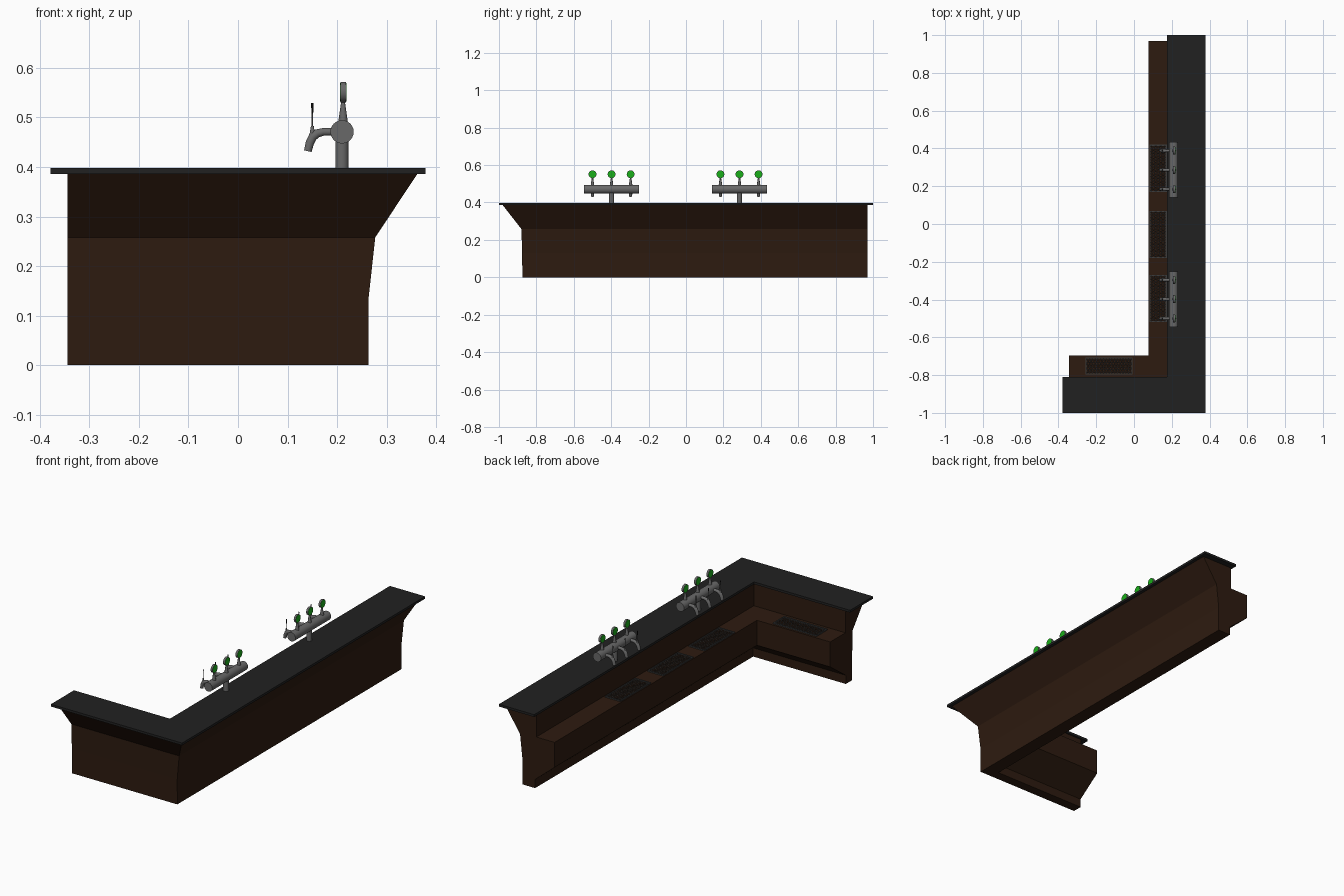
import bpy, bmesh, math
from mathutils import Vector

if "Cube" in bpy.data.objects:
    bpy.data.objects.remove(bpy.data.objects["Cube"])


def material(name, rgb):
    m = bpy.data.materials.new(name)
    m.diffuse_color = (*rgb, 1)
    m.use_nodes = True
    m.node_tree.nodes["Principled BSDF"].inputs["Base Color"].default_value = m.diffuse_color
    return m


WOOD = material("dark_wood", (0.027, 0.011, 0.005))
STONE = material("black_counter", (0.015, 0.015, 0.015))
METAL = material("steel", (0.14, 0.14, 0.14))
GRATE = material("grate_metal", (0.045, 0.045, 0.045))
GREEN = material("green_badge", (0.01, 0.42, 0.01))
BLACK = material("black_grip", (0.01, 0.01, 0.01))


def mesh_object(name, bm, mat):
    bmesh.ops.recalc_face_normals(bm, faces=bm.faces)
    me = bpy.data.meshes.new(name)
    bm.to_mesh(me)
    bm.free()
    ob = bpy.data.objects.new(name, me)
    bpy.context.collection.objects.link(ob)
    me.materials.append(mat)
    return ob


def smooth(ob):
    bpy.ops.object.select_all(action='DESELECT')
    ob.select_set(True)
    bpy.context.view_layer.objects.active = ob
    bpy.ops.object.shade_smooth_by_angle(angle=math.radians(40))


def l_sweep(name, profile, end_y, end_x, mat):
    """Sweep a closed (long-arm x, short-arm y, z) profile round the mitred corner."""
    bm = bmesh.new()
    rings = [[bm.verts.new(c) for c in ring] for ring in (
        [(x, end_y, z) for x, y, z in profile],
        [(x, y, z) for x, y, z in profile],
        [(end_x, y, z) for x, y, z in profile])]
    n = len(profile)
    for a, b in zip(rings, rings[1:]):
        for i in range(n):
            j = (i + 1) % n
            bm.faces.new((a[i], a[j], b[j], b[i]))
    bm.faces.new(rings[0])
    bm.faces.new(rings[-1][::-1])
    return mesh_object(name, bm, mat)


def rod(name, a, b, r1, r2, mat, sides=16):
    """Tapered cylinder from point a to point b."""
    a, b = Vector(a), Vector(b)
    d = b - a
    bm = bmesh.new()
    bmesh.ops.create_cone(bm, cap_ends=True, segments=sides, radius1=r1, radius2=r2, depth=d.length)
    ob = mesh_object(name, bm, mat)
    ob.rotation_mode = 'QUATERNION'
    ob.rotation_quaternion = Vector((0, 0, 1)).rotation_difference(d)
    ob.location = (a + b) / 2
    smooth(ob)
    return ob


# Bar body: flared outside, shelf and undercut toe space inside
l_sweep("bar_body", [
    (0.263, -0.875, 0), (0.263, -0.876, 0.13), (0.277, -0.88, 0.258), (0.362, -0.98, 0.386),
    (0.183, -0.82, 0.386), (0.183, -0.82, 0.268), (0.078, -0.695, 0.268), (0.078, -0.695, 0.138),
    (0.19, -0.824, 0.045), (0.19, -0.824, 0)], 0.97, -0.344, WOOD)

# Countertop slab
l_sweep("countertop", [
    (0.378, -1, 0.386), (0.378, -1, 0.398), (0.175, -0.81, 0.398), (0.175, -0.81, 0.386)],
    1.0, -0.378, STONE)


def drip_tray(cx, cy, length, width, along_y):
    rot = math.pi / 2 if along_y else 0
    # raised rectangular rim
    bm = bmesh.new()
    h, w, t = length / 2, width / 2, 0.006
    for x, y, sx, sy in ((0, w - t / 2, length, t), (0, t / 2 - w, length, t),
                         (h - t / 2, 0, t, width - 2 * t), (t / 2 - h, 0, t, width - 2 * t)):
        vs = bmesh.ops.create_cube(bm, size=1)["verts"]
        bmesh.ops.scale(bm, vec=(sx, sy, 0.008), verts=vs)
        bmesh.ops.translate(bm, vec=(x, y, 0), verts=vs)
    rim = mesh_object("tray_rim", bm, GRATE)
    # honeycomb grate, clipped to the rim
    bm = bmesh.new()
    r = 0.0085
    dx, dy = r * math.sqrt(3), r * 1.5
    for row in range(-5, 6):
        for col in range(-10, 11):
            x, y = (col + 0.5 * (row % 2)) * dx, row * dy
            bm.faces.new([bm.verts.new((x + r * math.sin(k * math.pi / 3),
                                        y + r * math.cos(k * math.pi / 3), 0)) for k in range(6)])
    bmesh.ops.remove_doubles(bm, verts=bm.verts, dist=0.0005)
    for lim, axis in ((h - t / 2, (1, 0, 0)), (w - t / 2, (0, 1, 0))):
        for s in (1, -1):
            n = Vector(axis) * s
            bmesh.ops.bisect_plane(bm, geom=bm.verts[:] + bm.edges[:] + bm.faces[:],
                                   plane_co=n * lim, plane_no=n, clear_outer=True)
    grate = mesh_object("tray_grate", bm, GRATE)
    wire = grate.modifiers.new("wire", 'WIREFRAME')
    wire.thickness = 0.003
    for ob in (rim, grate):
        ob.location = (cx, cy, 0.270)
        ob.rotation_euler.z = rot


for y in (0.295, -0.055, -0.395):
    drip_tray(0.128, y, 0.25, 0.092, True)
drip_tray(-0.132, -0.752, 0.25, 0.092, False)


def tap(y):
    # curved spout
    cu = bpy.data.curves.new("spout", 'CURVE')
    cu.dimensions = '3D'
    cu.bevel_depth = 0.009
    cu.bevel_resolution = 3
    cu.use_fill_caps = True
    sp = cu.splines.new('POLY')
    path = [(0.20, 0.471, 0.9), (0.172, 0.471, 0.9), (0.160, 0.468, 1), (0.151, 0.461, 1.05),
            (0.145, 0.449, 1), (0.141, 0.432, 0.9)]
    sp.points.add(len(path) - 1)
    for p, (x, z, r) in zip(sp.points, path):
        p.co = (x, y, z, 1)
        p.radius = r
    ob = bpy.data.objects.new("spout", cu)
    bpy.context.collection.objects.link(ob)
    cu.materials.append(METAL)
    bpy.ops.object.select_all(action='DESELECT')
    ob.select_set(True)
    bpy.context.view_layer.objects.active = ob
    bpy.ops.object.convert(target='MESH')
    smooth(bpy.context.object)
    # pouring lever
    rod("lever_base", (0.150, y, 0.465), (0.150, y, 0.483), 0.006, 0.003, METAL, 10)
    rod("lever_stem", (0.150, y, 0.480), (0.150, y, 0.512), 0.0015, 0.0015, METAL, 8)
    rod("lever_grip", (0.150, y, 0.508), (0.150, y, 0.529), 0.0018, 0.0025, BLACK, 8)
    # badge on its tapered stem
    rod("badge_stem", (0.212, y, 0.488), (0.212, y, 0.534), 0.010, 0.0035, METAL, 12)
    rod("badge_rim", (0.207, y, 0.551), (0.218, y, 0.551), 0.021, 0.021, METAL, 24)
    for s in (-1, 1):
        rod("badge_face", (0.2125 + s * 0.005, y, 0.551), (0.2125 + s * 0.0062, y, 0.551),
            0.019, 0.019, GREEN, 24)


# Two tap towers, three taps each
for cy in (0.286, -0.398):
    rod("tower_post", (0.21, cy, 0.387), (0.21, cy, 0.465), 0.0135, 0.0135, METAL, 20)
    rod("tower_barrel", (0.21, cy - 0.147, 0.471), (0.21, cy + 0.147, 0.471), 0.0235, 0.0235, METAL, 24)
    for k in (-1, 0, 1):
        tap(cy + k * 0.102)
